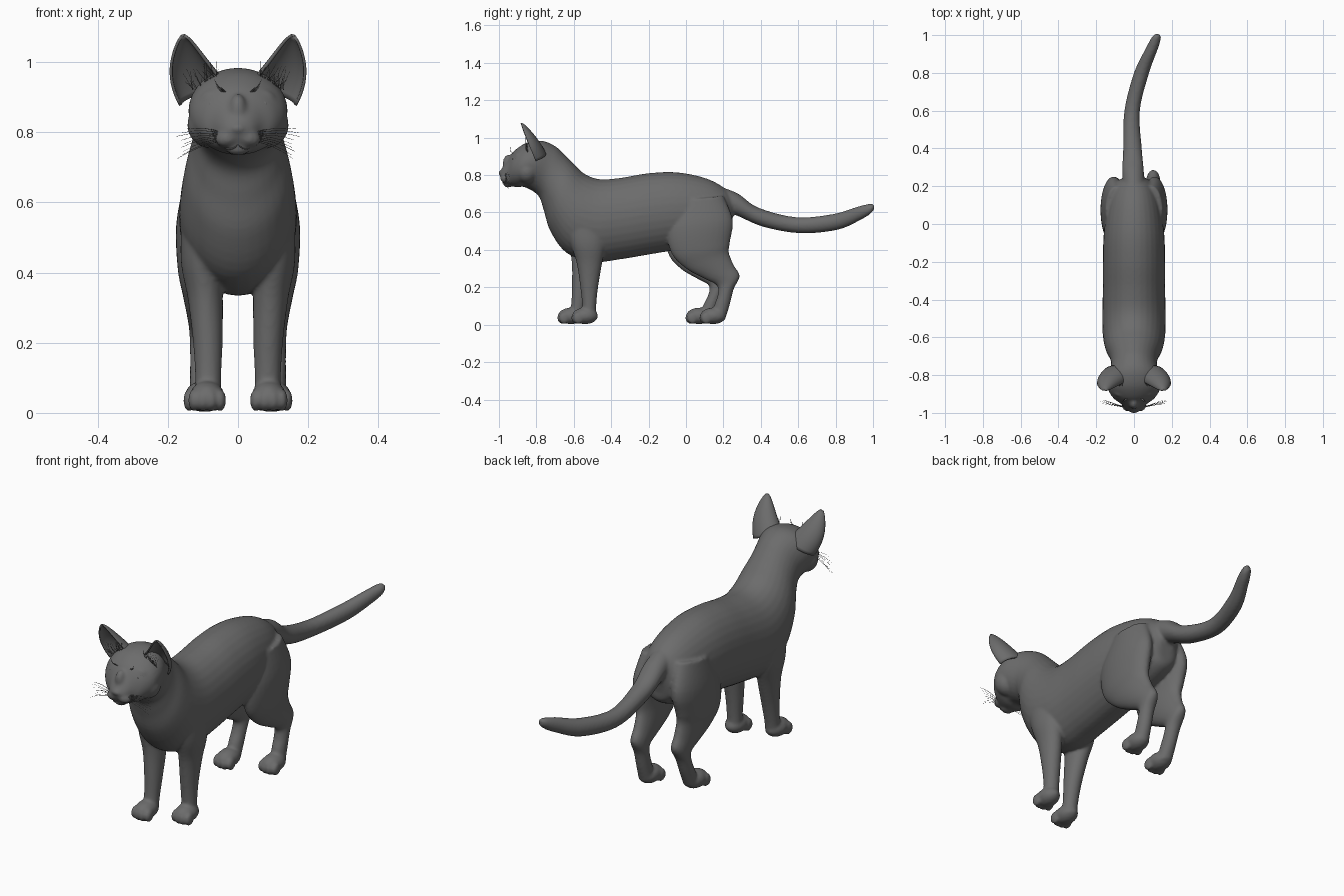
import bpy, bmesh, math, random
from mathutils import Vector, Matrix

random.seed(4)
cube = bpy.data.objects.get("Cube")
if cube:
    bpy.data.objects.remove(cube)


def make_material(name, value):
    mat = bpy.data.materials.new(name)
    mat.use_nodes = True
    color = (value, value, value, 1)
    mat.diffuse_color = color
    mat.node_tree.nodes["Principled BSDF"].inputs["Base Color"].default_value = color
    return mat


FUR = make_material("grey fur", 0.15)


def make_object(name, bm, mat=FUR):
    bmesh.ops.recalc_face_normals(bm, faces=bm.faces)
    mesh = bpy.data.meshes.new(name)
    bm.to_mesh(mesh)
    bm.free()
    mesh.materials.append(mat)
    for poly in mesh.polygons:
        poly.use_smooth = True
    obj = bpy.data.objects.new(name, mesh)
    bpy.context.collection.objects.link(obj)
    return obj


def spline(rows, steps=5):
    """Smoothly interpolate rows of numbers."""
    rows = [Vector(r) for r in rows]
    out = []
    for i in range(len(rows) - 1):
        a, b, c, d = (rows[min(max(j, 0), len(rows) - 1)] for j in range(i - 1, i + 3))
        for s in range(steps):
            t = s / steps
            out.append(b + (c - a) * (t / 2) + (a * 2 - b * 5 + c * 4 - d) * (t * t / 2)
                       + (b * 3 - a - c * 3 + d) * (t ** 3 / 2))
    return out + [rows[-1]]


def tube(bm, rows, side=1, shift=0, sides=32):
    """Skin over ellipses. Row: y and z of one edge, y and z of the other, centre x, half width."""
    rings = []
    for y1, z1, y2, z2, x, w in spline(rows):
        ring = []
        for k in range(sides):
            a = math.tau * k / sides
            u = (1 + math.cos(a)) / 2
            z = z2 + (z1 - z2) * u
            lean = shift * max(0, 1 - z / 0.5)
            ring.append(bm.verts.new((side * (x + w * math.sin(a)), y2 + (y1 - y2) * u + lean, z)))
        rings.append(ring)
    for r, q in zip(rings, rings[1:]):
        for k in range(sides):
            n = (k + 1) % sides
            bm.faces.new((r[k], r[n], q[n], q[k]))
    bm.faces.new(rings[0])
    bm.faces.new(rings[-1])


def ball(bm, center, radii, tilt=0):
    m = Matrix.Translation(center) @ Matrix.Rotation(tilt, 4, 'Y') @ Matrix.Diagonal((*radii, 1))
    bmesh.ops.create_uvsphere(bm, u_segments=20, v_segments=14, radius=1, matrix=m)


body = bmesh.new()

# Torso, neck and head: top edge, bottom edge, half width
TRUNK = [
    (.27, .67, .24, .53, .04), (.20, .735, .22, .47, .10), (.1, .785, .1, .42, .14),
    (-.05, .815, -.05, .40, .16), (-.2, .81, -.2, .375, .165), (-.35, .785, -.35, .35, .165),
    (-.46, .778, -.5, .335, .168), (-.54, .805, -.64, .385, .165), (-.60, .86, -.725, .5, .15),
    (-.65, .91, -.76, .61, .128), (-.70, .955, -.79, .69, .122), (-.77, .983, -.86, .735, .14),
    (-.85, .973, -.90, .735, .137), (-.91, .937, -.935, .74, .108), (-.945, .895, -.957, .745, .07),
    (-.985, .835, -.975, .76, .045), (-1, .815, -.99, .785, .02)]
tube(body, [(a, b, c, d, 0, w) for a, b, c, d, w in TRUNK])

# Tail: y, z, x, radius
TAIL = [(.18, .68, 0, .06), (.28, .64, -.005, .06), (.4, .575, -.008, .052), (.6, .532, -.01, .043),
        (.8, .55, .04, .042), (.93, .598, .095, .034), (.985, .62, .117, .027), (1.005, .628, .122, .014)]
tube(body, [(y - r * .3 * (z < .6), z + r, y + r * .3 * (z < .6), z - r, x, r * .95)
            for y, z, x, r in TAIL])

# Legs: front edge, back edge, centre x, half width
FRONT_LEG = [
    (-.66, .58, -.42, .58, .10, .06), (-.62, .44, -.43, .43, .105, .058),
    (-.585, .33, -.45, .32, .093, .05), (-.565, .2, -.47, .2, .086, .042),
    (-.555, .1, -.48, .1, .085, .037), (-.56, .03, -.48, .03, .085, .037)]
HIND_LEG = [
    (-.05, .66, .2, .69, .09, .06), (-.1, .52, .25, .56, .108, .068),
    (-.08, .385, .235, .44, .112, .06), (0, .30, .23, .385, .108, .05),
    (.10, .245, .255, .32, .104, .042), (.165, .21, .287, .26, .102, .037),
    (.17, .16, .255, .19, .102, .035), (.15, .1, .235, .11, .102, .035),
    (.14, .03, .21, .03, .102, .036)]
for side in (1, -1):
    back = 0 if side > 0 else -.075
    for leg, toe_y, paw_x in ((FRONT_LEG, -.615, .088), (HIND_LEG, .07, .102)):
        tube(body, leg, side, back)
        y = toe_y + back
        ball(body, (side * paw_x, y + .075, .047), (.05, .07, .044))
        for k in range(4):
            off = k - 1.5
            ball(body, (side * (paw_x + off * .025), y + .026 + .009 * abs(off), .036),
                 (.0165, .03, .032))

    # Cheeks, muzzle pads and brow
    ball(body, (side * .08, -.85, .82), (.065, .06, .065))
    ball(body, (side * .029, -.962, .783), (.036, .031, .026), side * .2)
    ball(body, (side * .065, -.893, .91), (.045, .022, .016), side * .3)
ball(body, (0, -.952, .752), (.034, .026, .018))
ball(body, (0, -.985, .812), (.021, .02, .013))
ball(body, (0, -.95, .86), (.026, .03, .05))

cat_body = make_object("cat_body", body)
remesh = cat_body.modifiers.new("blend", 'REMESH')
remesh.mode = 'VOXEL'
remesh.voxel_size = .0075
remesh.use_smooth_shade = True
smooth = cat_body.modifiers.new("soften", 'SMOOTH')
smooth.factor = .5
smooth.iterations = 5


def strands(name, lines, thickness):
    curve = bpy.data.curves.new(name, 'CURVE')
    curve.dimensions = '3D'
    curve.bevel_depth = thickness
    curve.bevel_resolution = 0
    curve.materials.append(FUR)
    for line in lines:
        s = curve.splines.new('POLY')
        s.points.add(len(line) - 1)
        for k, (p, point) in enumerate(zip(line, s.points)):
            point.co = (*p, 1)
            point.radius = 1 - .7 * k / len(line)
    obj = bpy.data.objects.new(name, curve)
    bpy.context.collection.objects.link(obj)


for side, label in ((1, "left"), (-1, "right")):
    # Cupped ear, open to the front
    ear = bmesh.new()
    base, tip = Vector((.095, -.805, .90)), Vector((.157, -.882, 1.075))
    across, depth = Vector((.93, .12, -.28)), Vector((-.1, .95, .3))
    levels, arc = 14, 18
    grid = []
    for i in range(levels + 1):
        t = i / levels
        size = .07 * (1 - t ** 1.6) ** .8 + .004
        center = base.lerp(tip, t) + Vector((.014, 0, 0)) * math.sin(math.pi * t)
        row = []
        for k in range(arc + 1):
            a = math.pi * (k / arc * 1.1 - .05)
            p = center + across * (math.cos(a) * size) + depth * (math.sin(a) * size * .75)
            row.append(ear.verts.new((side * p.x, p.y, p.z)))
        grid.append(row)
    for r, q in zip(grid, grid[1:]):
        for k in range(arc):
            ear.faces.new((r[k], r[k + 1], q[k + 1], q[k]))
    ear_obj = make_object(label + "_ear", ear)
    shell = ear_obj.modifiers.new("thickness", 'SOLIDIFY')
    shell.thickness = .008
    shell.offset = 0

    # Eyeball, pupil and almond eyelid rim
    eye_at = Vector((side * .072, -.902, .876))
    eye = bmesh.new()
    ball(eye, eye_at, (.026, .026, .022))
    make_object(label + "_eye", eye)
    pupil = bmesh.new()
    ball(pupil, eye_at + Vector((side * .004, -.0245, 0)), (.007, .003, .012))
    make_object(label + "_pupil", pupil)
    rim = []
    for k in range(25):
        a = math.tau * k / 24
        rim.append(eye_at + Vector((side * .029 * math.cos(a), -.016 + .013 * math.cos(a),
                                    .019 * math.sin(a) + .005 * math.cos(a))))
    strands(label + "_eyelid", [rim], .005)

    # Whiskers, brow hairs and ear hairs
    whiskers, hairs = [], []
    for k in range(9):
        z = .775 + .003 * k
        reach = random.uniform(.15, .178)
        end_z = .725 + .0105 * k
        start = Vector((side * .045, -.972 + .002 * (k % 3), z))
        end = Vector((side * reach, -.95 + .006 * (k % 4), end_z))
        whiskers.append([start.lerp(end, t) + Vector((0, 0, .03 * t * (1 - t)))
                         for t in (0, .25, .5, .75, 1)])
    strands(label + "_whiskers", whiskers, .001)
    for k in range(5):
        start = Vector((side * (.035 + .003 * k), -.925, .915))
        hairs.append([start, start + Vector((side * .012, -.012, .012)),
                      start + Vector((side * .02, -.015, .012 + .006 * k))])
    for k in range(26):
        t = random.random()
        start = Vector((side * (.06 + .07 * t), -.845, .955 - .035 * t))
        end = start + Vector((side * random.uniform(-.01, .03), -.012, random.uniform(.02, .06)))
        hairs.append([start, start.lerp(end, .5) + Vector((0, -.006, 0)), end])
    strands(label + "_face_hairs", hairs, .0009)

# Mouth line
mouth = [Vector((s * .046 * t, -.981 + .03 * t * t, .764 - .012 * math.sin(math.pi * t)))
         for s, t in [(-1, 1 - i / 6) for i in range(6)] + [(1, i / 6) for i in range(7)]]
strands("mouth_line", [mouth], .0025)
